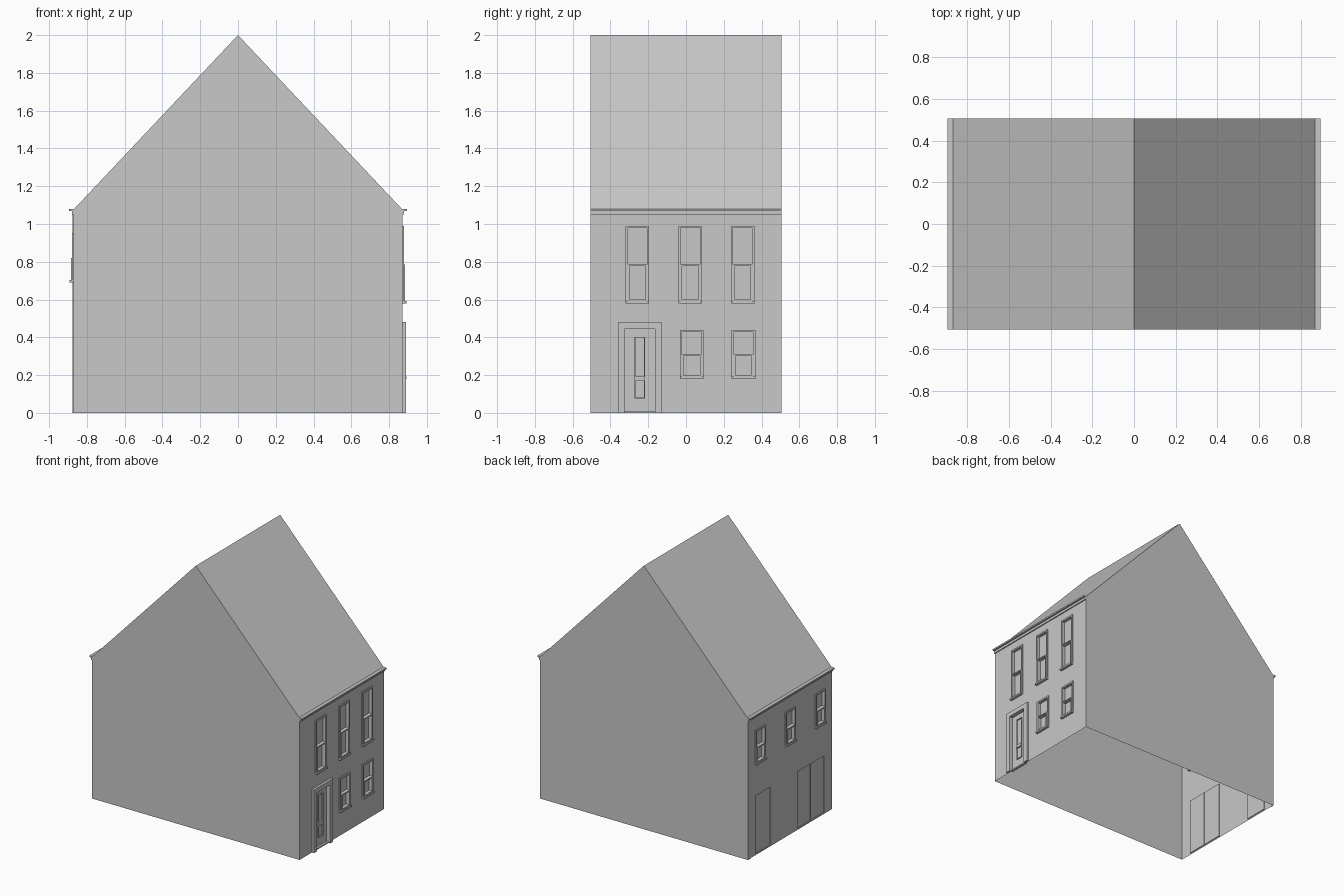
import bpy, bmesh

if "Cube" in bpy.data.objects:
    bpy.data.objects.remove(bpy.data.objects["Cube"])

W, D, EAVE, RIDGE = 0.872, 0.506, 1.075, 2.0

grey = bpy.data.materials.new("plain_grey")
grey.use_nodes = True
grey.diffuse_color = (0.58, 0.58, 0.58, 1)
grey.node_tree.nodes["Principled BSDF"].inputs["Base Color"].default_value = (0.58, 0.58, 0.58, 1)


def finish(name, bm):
    mesh = bpy.data.meshes.new(name)
    bm.to_mesh(mesh)
    bm.free()
    mesh.materials.append(grey)
    obj = bpy.data.objects.new(name, mesh)
    bpy.context.collection.objects.link(obj)
    return obj


def quad(bm, pts):
    bm.faces.new([bm.verts.new(p) for p in pts])


def box(bm, side, out, ys, zs):
    """Block on a facade; out = distances from the wall plane."""
    xs = [side * (W + o) for o in out]
    v = [bm.verts.new((x, y, z)) for x in xs for y in ys for z in zs]
    for f in ((0, 1, 3, 2), (4, 6, 7, 5), (0, 4, 5, 1), (2, 3, 7, 6), (0, 2, 6, 4), (1, 5, 7, 3)):
        bm.faces.new([v[i] for i in f])


def frame(bm, side, out, y0, y1, z0, z1, w, bottom=True):
    """Border of width w just inside the given rectangle."""
    box(bm, side, out, (y0, y0 + w), (z0, z1))
    box(bm, side, out, (y1 - w, y1), (z0, z1))
    box(bm, side, out, (y0 + w, y1 - w), (z1 - w, z1))
    if bottom:
        box(bm, side, out, (y0 + w, y1 - w), (z0, z0 + w))


def facade(name, side, openings):
    """Wall with recessed openings (y0, y1, z0, z1, depth)."""
    bm = bmesh.new()
    ys = sorted({-D, D} | {o[i] for o in openings for i in (0, 1)})
    zs = sorted({0, EAVE} | {o[i] for o in openings for i in (2, 3)})
    x = side * W
    for a, b in zip(ys, ys[1:]):
        for c, d in zip(zs, zs[1:]):
            y, z = (a + b) / 2, (c + d) / 2
            if not any(o[0] < y < o[1] and o[2] < z < o[3] for o in openings):
                quad(bm, [(x, a, c), (x, b, c), (x, b, d), (x, a, d)])
    for y0, y1, z0, z1, depth in openings:
        r = x - side * depth
        ring = [(y0, z0), (y1, z0), (y1, z1), (y0, z1)]
        quad(bm, [(r, *p) for p in ring])
        for p, q in zip(ring, ring[1:] + ring[:1]):
            quad(bm, [(x, *p), (x, *q), (r, *q), (r, *p)])
    bmesh.ops.remove_doubles(bm, verts=bm.verts, dist=0.0001)
    bmesh.ops.recalc_face_normals(bm, faces=bm.faces)
    return finish(name, bm)


def window(name, side, y0, y1, z0, z1):
    """Outer casing, projecting lower sash and sill."""
    bm = bmesh.new()
    mid = (z0 + z1) / 2
    frame(bm, side, (-0.015, 0.008), y0, y1, z0, z1, 0.012)
    frame(bm, side, (-0.015, 0.012), y0 + 0.012, y1 - 0.012, z0 + 0.012, mid, 0.008)
    box(bm, side, (0, 0.019), (y0, y1), (z0, z0 + 0.013))
    finish(name, bm)


# Gable walls and roof slopes, open underneath
for name, y in (("front_gable", -D), ("back_gable", D)):
    bm = bmesh.new()
    pts = [(-W, y, 0), (W, y, 0), (W, y, EAVE), (0, y, RIDGE), (-W, y, EAVE)]
    quad(bm, pts if y < 0 else pts[::-1])
    finish(name, bm)
for name, s in (("left_roof", 1), ("right_roof", -1)):
    bm = bmesh.new()
    pts = [(s * W, -D, EAVE), (s * W, D, EAVE), (0, D, RIDGE), (0, -D, RIDGE)]
    quad(bm, pts if s > 0 else pts[::-1])
    finish(name, bm)

# Street side windows and door
street = [(y, y + 0.125, 0.58, 0.99) for y in (-0.32, -0.04, 0.237)]
street += [(y, y + 0.125, 0.18, 0.44) for y in (-0.032, 0.242)]
door = (-0.325, -0.165, 0.01, 0.445)
facade("street_wall", 1, [w + (0.02,) for w in street] + [door + (0.012,)])
for i, w in enumerate(street):
    window(f"street_window_{i + 1}", 1, *w)

bm = bmesh.new()
frame(bm, 1, (0, 0.018), -0.36, -0.13, 0, 0.48, 0.035, bottom=False)
box(bm, 1, (-0.012, 0.004), (-0.325, -0.165), (0, 0.01))
finish("door_surround", bm)
bm = bmesh.new()
frame(bm, 1, (-0.012, -0.004), -0.273, -0.217, 0.077, 0.403, 0.005)
box(bm, 1, (-0.012, 0), (-0.272, -0.218), (0.168, 0.192))
finish("door_panel_and_letter_slot", bm)

# Garden side windows and doors
garden = [(y - 0.06, y + 0.06, 0.69, 0.95) for y in (-0.36, 0, 0.36)]
doors = [(0.23, 0.41, 0.01, 0.45), (-0.41, -0.252, 0.01, 0.44), (-0.248, -0.09, 0.01, 0.44)]
facade("garden_wall", -1, [w + (0.02,) for w in garden] + [d + (0.006,) for d in doors])
for i, w in enumerate(garden):
    window(f"garden_window_{i + 1}", -1, *w)
bm = bmesh.new()
box(bm, -1, (0, 0.004), (0.47, D), (0, 1.05))
finish("corner_strip", bm)

# Cornice boards under both eaves
for name, s in (("street_cornice", 1), ("garden_cornice", -1)):
    bm = bmesh.new()
    box(bm, s, (-0.004, 0.022), (-D, D), (1.068, 1.079))
    box(bm, s, (0, 0.008), (-D, D), (1.05, 1.068))
    finish(name, bm)

# Make every solid part face outwards
for obj in bpy.context.collection.objects:
    if obj.type == "MESH" and not obj.name.endswith(("gable", "roof", "wall")):
        bm = bmesh.new()
        bm.from_mesh(obj.data)
        bmesh.ops.recalc_face_normals(bm, faces=bm.faces)
        bm.to_mesh(obj.data)
        bm.free()
